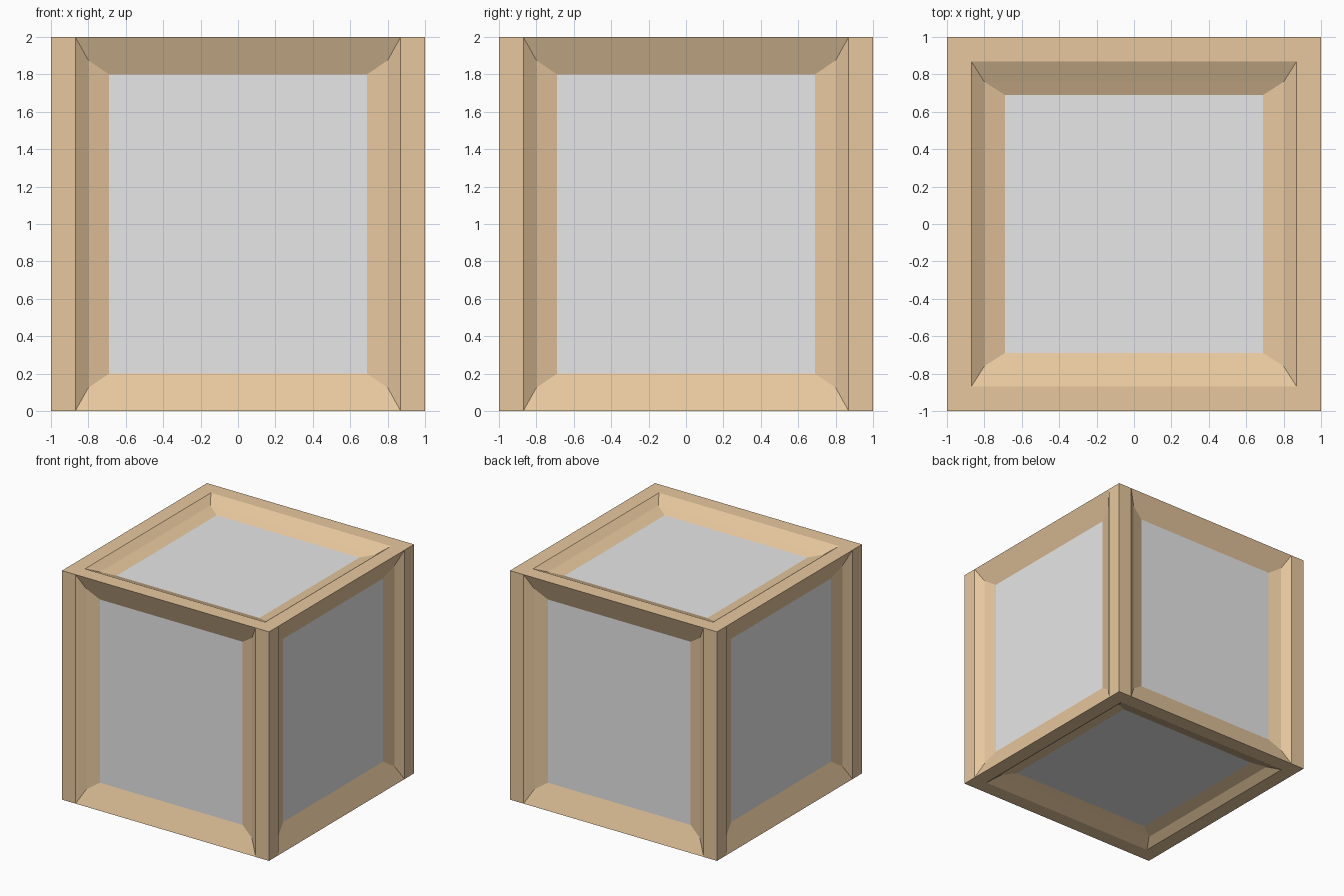
import bpy, bmesh, math
from mathutils import Matrix, Vector

if "Cube" in bpy.data.objects:
    bpy.data.objects.remove(bpy.data.objects["Cube"])


def material(name, rgb):
    m = bpy.data.materials.new(name)
    m.diffuse_color = (*rgb, 1.0)
    m.use_nodes = True
    m.node_tree.nodes["Principled BSDF"].inputs["Base Color"].default_value = m.diffuse_color
    return m


wood = material("tan_wood", (0.82, 0.59, 0.35))
grey = material("light_grey", (0.8, 0.8, 0.8))

# Rectangular rings (half width, half height, depth) from the rim to the panel
SIDE = [(1, 1, 0), (0.87, 1, 0), (0.80, 0.875, 0.05), (0.69, 0.80, 0.08)]
CAP = [(1, 1, 0), (0.87, 0.87, 0), (0.80, 0.76, 0.05), (0.69, 0.69, 0.08)]


def corners(ring, turn):
    # Ring lies on the front (-y) face, then is turned onto its own face
    a, b, d = ring
    pts = [(-a, -b), (a, -b), (a, b), (-a, b)]
    return [turn @ Vector((u, d - 1, v)) + Vector((0, 0, 1)) for u, v in pts]


def add_quad(bm, pts):
    area = (pts[2] - pts[0]).cross(pts[3] - pts[1]).length
    if area > 1e-5:
        bm.faces.new([bm.verts.new(p) for p in pts])


def finish(bm, name, mat):
    bmesh.ops.remove_doubles(bm, verts=bm.verts, dist=1e-4)
    mesh = bpy.data.meshes.new(name)
    bm.to_mesh(mesh)
    bm.free()
    mesh.materials.append(mat)
    bpy.context.collection.objects.link(bpy.data.objects.new(name, mesh))


# Four sides, then top and bottom
faces = [(Matrix.Rotation(math.pi / 2 * i, 3, 'Z'), SIDE) for i in range(4)]
faces += [(Matrix.Rotation(s * math.pi / 2, 3, 'X'), CAP) for s in (-1, 1)]

frame, panels = bmesh.new(), bmesh.new()
for turn, rings in faces:
    loops = [corners(r, turn) for r in rings]
    # Rim and sloped mouldings
    for outer, inner in zip(loops, loops[1:]):
        for i in range(4):
            j = (i + 1) % 4
            add_quad(frame, [outer[i], outer[j], inner[j], inner[i]])
    # Recessed panel
    add_quad(panels, loops[-1])

finish(frame, "crate_frame", wood)
finish(panels, "recessed_panels", grey)
